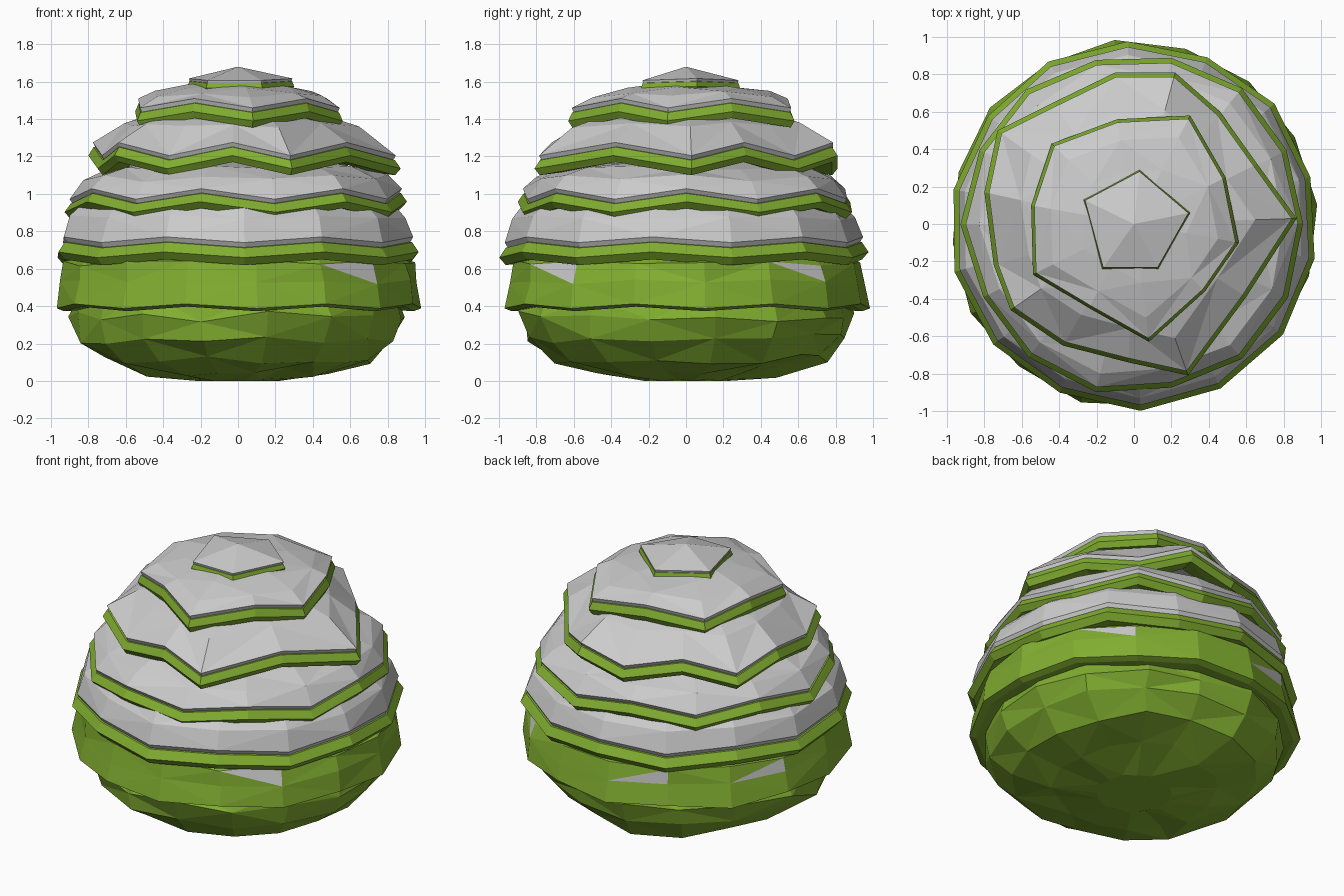
import bpy, bmesh, math, random
from math import sin, cos, radians, degrees, atan2

if "Cube" in bpy.data.objects:
    bpy.data.objects.remove(bpy.data.objects["Cube"])

random.seed(7)
green = bpy.data.materials.new("leaf_green")
green.diffuse_color = (0.22, 0.42, 0.03, 1)
green.use_nodes = True
green.node_tree.nodes["Principled BSDF"].inputs["Base Color"].default_value = green.diffuse_color
grey = bpy.data.materials.new("snow_grey")
grey.diffuse_color = (0.6, 0.6, 0.6, 1)
grey.use_nodes = True
grey.node_tree.nodes["Principled BSDF"].inputs["Base Color"].default_value = grey.diffuse_color


def loft(name, rim, z, rings, mats, apex=None, jitter=0.0, close_bottom=False):
    """Skin rings made by scaling a rim outline; ring = (scale, dz, wave amount)."""
    bm = bmesh.new()
    loops = []
    for s, dz, wave in rings:
        j = jitter if wave < 1 else 0
        loops.append([bm.verts.new((x * s * (1 + random.uniform(-j, j)),
                                    y * s * (1 + random.uniform(-j, j)),
                                    z + dz + w * wave + random.uniform(-j, j)))
                      for x, y, w in rim])
    n = len(rim)
    for k, (a, b) in enumerate(zip(loops, loops[1:])):
        for i in range(n):
            q = [a[i], b[i], b[(i + 1) % n], a[(i + 1) % n]]
            if (i + k) % 2:
                q = q[1:] + q[:1]
            bm.faces.new((q[0], q[1], q[2]))
            bm.faces.new((q[0], q[2], q[3]))
    if apex is not None:
        tip = bm.verts.new((0, 0, apex))
        for i in range(n):
            bm.faces.new((tip, loops[0][i], loops[0][(i + 1) % n]))
    if close_bottom:
        bm.faces.new(loops[-1][::-1])
    mesh = bpy.data.meshes.new(name)
    bm.to_mesh(mesh)
    bm.free()
    ob = bpy.data.objects.new(name, mesh)
    bpy.context.collection.objects.link(ob)
    for m in mats:
        mesh.materials.append(m)
    return ob


def wavy(points, amp):
    """Alternate rim corners low and high."""
    return [(x, y, -amp if i % 2 == 0 else amp) for i, (x, y) in enumerate(points)]


def ngon(n, r, start, jit):
    """Slightly irregular polygon outline."""
    out = []
    for i in range(n):
        q = r * (1 + random.uniform(-jit, jit))
        a = radians(start) + math.tau * i / n
        out.append((q * cos(a), q * sin(a)))
    return out


def tier(name, rim, z, dome, apex=None, drop=1.0):
    """Snow cap with a thin lip, resting on a wider green leaf rim."""
    loft(name + "_snow", rim, z,
         dome + [(0.97, 0, 1), (0.95, -0.03 * drop, 1), (0.84, -0.02 * drop, 1)],
         [], apex, 0.01)
    loft(name + "_leaves", rim, z,
         [(0.86, 0, 1), (0.965, -0.025 * drop, 1), (1.0, -0.07 * drop, 1),
          (0.965, -0.105 * drop, 1), (0.82, -0.09 * drop, 1)], [green])


# Rim outlines, counter-clockwise
top = [(0.13, -0.24), (0.30, 0.06), (0.03, 0.29), (-0.27, 0.13), (-0.17, -0.24)]
upper = [(0.08, -0.63), (0.38, -0.36), (0.56, -0.10), (0.49, 0.25), (0.30, 0.58),
         (-0.09, 0.56), (-0.44, 0.43), (-0.55, 0.10), (-0.54, -0.27), (-0.24, -0.45)]
middle = [(0.29, -0.81), (0.60, -0.39), (0.87, 0.03), (0.66, 0.32), (0.46, 0.60),
          (0.22, 0.81), (-0.10, 0.81), (-0.73, 0.50), (-0.80, 0.17), (-0.75, -0.22),
          (-0.66, -0.46), (-0.38, -0.65), (-0.03, -0.74)]
middle.insert(7, (-0.43, 0.65))

tier("top_tier", wavy(top, 0.005), 1.612, [], 1.68, 0.6)
tier("upper_tier", wavy(upper, 0.025), 1.485, [(0.5, 0.09, 0), (0.8, 0.05, 0.4)], 1.61)
tier("middle_tier", wavy(middle, 0.035), 1.24, [(0.50, 0.20, 0), (0.75, 0.13, 0.3)], 1.47)
tier("lower_tier", wavy(ngon(14, 0.91, -77, 0.02), 0.028), 1.0,
     [(0.50, 0.17, 0), (0.74, 0.14, 0), (0.89, 0.085, 0.4)], 1.18)
tier("wide_tier", wavy(ngon(14, 0.985, -88, 0.015), 0.015), 0.755,
     [(0.70, 0.22, 0), (0.86, 0.19, 0), (0.93, 0.12, 0.3)], 1.0, 1.15)

# Broad green skirt, with a few snow patches on its upper facets
skirt = loft("green_skirt", wavy(ngon(16, 0.985, -84, 0.012), 0.012), 0.40,
             [(0.88, 0.28, 0), (0.955, 0.23, 0), (0.98, 0.13, 0), (1.0, 0, 1),
              (0.96, -0.015, 1), (0.86, -0.01, 1)],
             [green, grey], None, 0.016)
for a in (-40, 50, 117, 155):
    faces = [f for f in skirt.data.polygons if 0.54 < f.center.z < 0.61]
    best = min(faces, key=lambda f: abs((degrees(atan2(f.center.y, f.center.x)) - a + 180) % 360 - 180))
    best.material_index = 1

# Rounded green base with rough facets
base = loft("green_base", wavy(ngon(16, 0.9, -80, 0.015), 0.004), 0,
            [(0.95, 0.44, 0), (1.0, 0.35, 0), (0.96, 0.22, 0), (0.82, 0.12, 0),
             (0.55, 0.05, 0), (0.25, 0.004, 1)], [green], None, 0.035, True)
for v in base.data.vertices:
    v.co.z = max(v.co.z, 0)

# Consistent outward faces (lofts run inside-top to outside, so the sum is positive)
for ob in bpy.data.objects:
    bm = bmesh.new()
    bm.from_mesh(ob.data)
    bmesh.ops.recalc_face_normals(bm, faces=bm.faces)
    out = 0
    for f in bm.faces:
        c = f.calc_center_median()
        out += (f.normal.x * c.x + f.normal.y * c.y) * f.calc_area()
    if out < 0:
        bmesh.ops.reverse_faces(bm, faces=bm.faces)
    bm.to_mesh(ob.data)
    bm.free()
